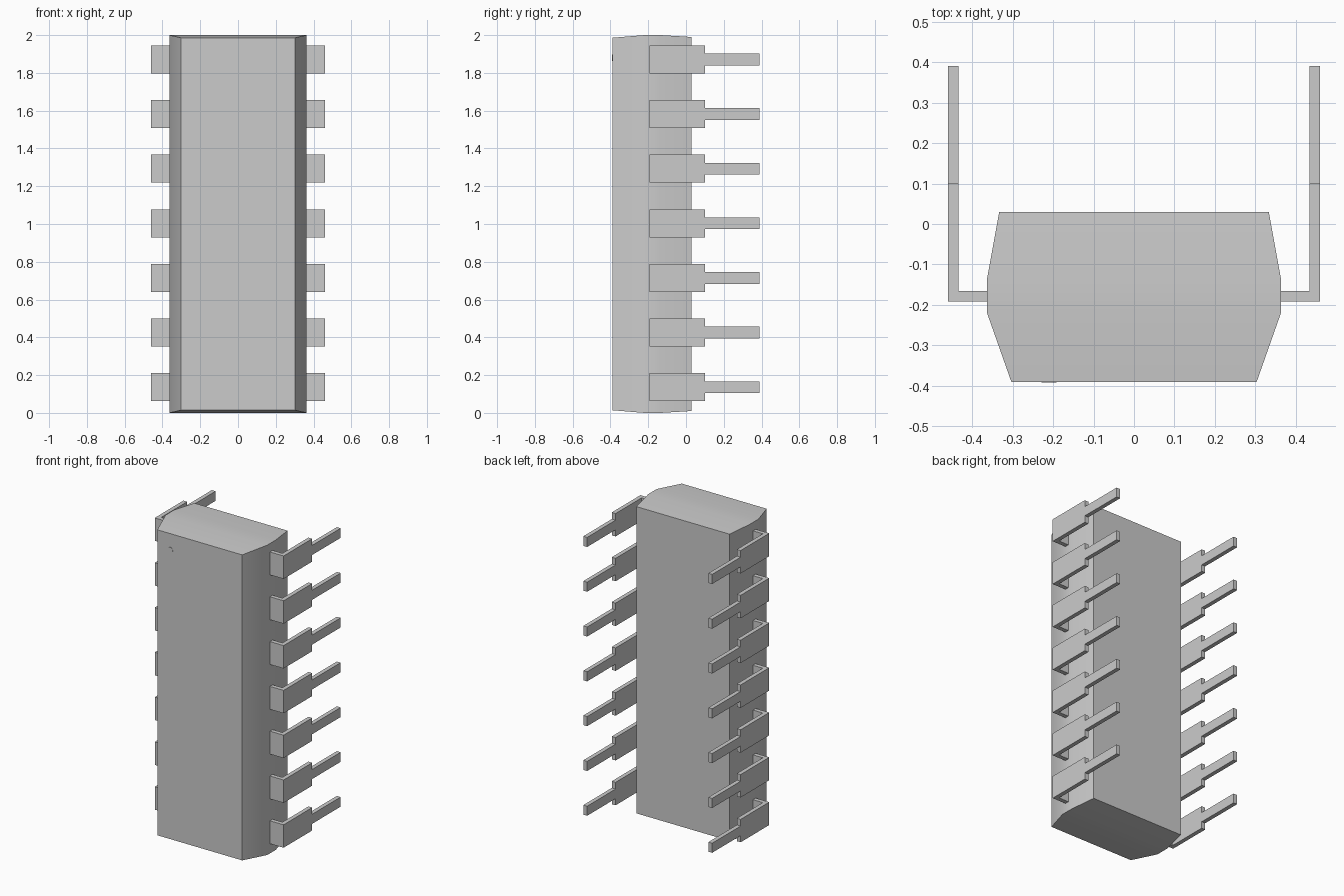
import bpy, bmesh, math
from mathutils import Matrix

cube = bpy.data.objects.get("Cube")
if cube:
    bpy.data.objects.remove(cube, do_unlink=True)

# One plain grey for the whole package
grey = bpy.data.materials.new("plain grey")
grey.use_nodes = True
grey.diffuse_color = (0.6, 0.6, 0.6, 1)
grey.node_tree.nodes["Principled BSDF"].inputs["Base Color"].default_value = (0.6, 0.6, 0.6, 1)


def finish(name, bm):
    bmesh.ops.recalc_face_normals(bm, faces=bm.faces[:])
    mesh = bpy.data.meshes.new(name)
    bm.to_mesh(mesh)
    bm.free()
    mesh.materials.append(grey)
    obj = bpy.data.objects.new(name, mesh)
    bpy.context.scene.collection.objects.link(obj)
    return obj


def prism(bm, outline, z0, z1):
    """Extrude an xy outline from z0 to z1."""
    low = [bm.verts.new((x, y, z0)) for x, y in outline]
    high = [bm.verts.new((x, y, z1)) for x, y in outline]
    bm.faces.new(low)
    bm.faces.new(high)
    n = len(outline)
    for i in range(n):
        j = (i + 1) % n
        bm.faces.new((low[i], low[j], high[j], high[i]))


# Package body: rectangular sections lofted from front to back
SECTIONS = [  # y, half width, half height
    (-0.39, 0.303, 0.986),
    (-0.22, 0.363, 1.0),
    (-0.135, 0.363, 1.0),
    (0.03, 0.333, 0.990),
]
bm = bmesh.new()
rings = [[bm.verts.new((sx * w, y, 1 + sz * h))
          for sx, sz in ((-1, -1), (1, -1), (1, 1), (-1, 1))]
         for y, w, h in SECTIONS]
for a, b in zip(rings, rings[1:]):
    for i in range(4):
        j = (i + 1) % 4
        bm.faces.new((a[i], a[j], b[j], b[i]))
bm.faces.new(rings[0])
bm.faces.new(rings[-1])
body = finish("package_body", bm)
bpy.ops.object.select_all(action='DESELECT')
body.select_set(True)
bpy.context.view_layer.objects.active = body
bpy.ops.object.shade_smooth_by_angle(angle=math.radians(30))

# Small orientation dot near the top of the front face
bm = bmesh.new()
bmesh.ops.create_cone(bm, cap_ends=True, segments=24, radius1=0.018, radius2=0.018, depth=0.002,
                      matrix=Matrix.Translation((-0.21, -0.39, 1.88)) @ Matrix.Rotation(math.pi / 2, 4, 'X'))
finish("orientation_dot", bm)

# Bent leads: a wide L-shaped shoulder and a narrow blade, repeated up each side
COUNT, PITCH, FIRST_Z = 7, 0.2892, 0.136
IN, OUT = 0.433, 0.460
for side, s in (("left", 1), ("right", -1)):
    bm = bmesh.new()
    shoulder = [(0.34, -0.192), (OUT, -0.192), (OUT, 0.10), (IN, 0.10), (IN, -0.165), (0.34, -0.165)]
    blade = [(IN, 0.10), (OUT, 0.10), (OUT, 0.39), (IN, 0.39)]
    for outline, half in ((shoulder, 0.074), (blade, 0.031)):
        prism(bm, [(s * x, y) for x, y in outline], FIRST_Z - half, FIRST_Z + half)
    row = finish(side + "_leads", bm)
    array = row.modifiers.new("repeat", 'ARRAY')
    array.count = COUNT
    array.use_relative_offset = False
    array.use_constant_offset = True
    array.constant_offset_displace = (0, 0, PITCH)
